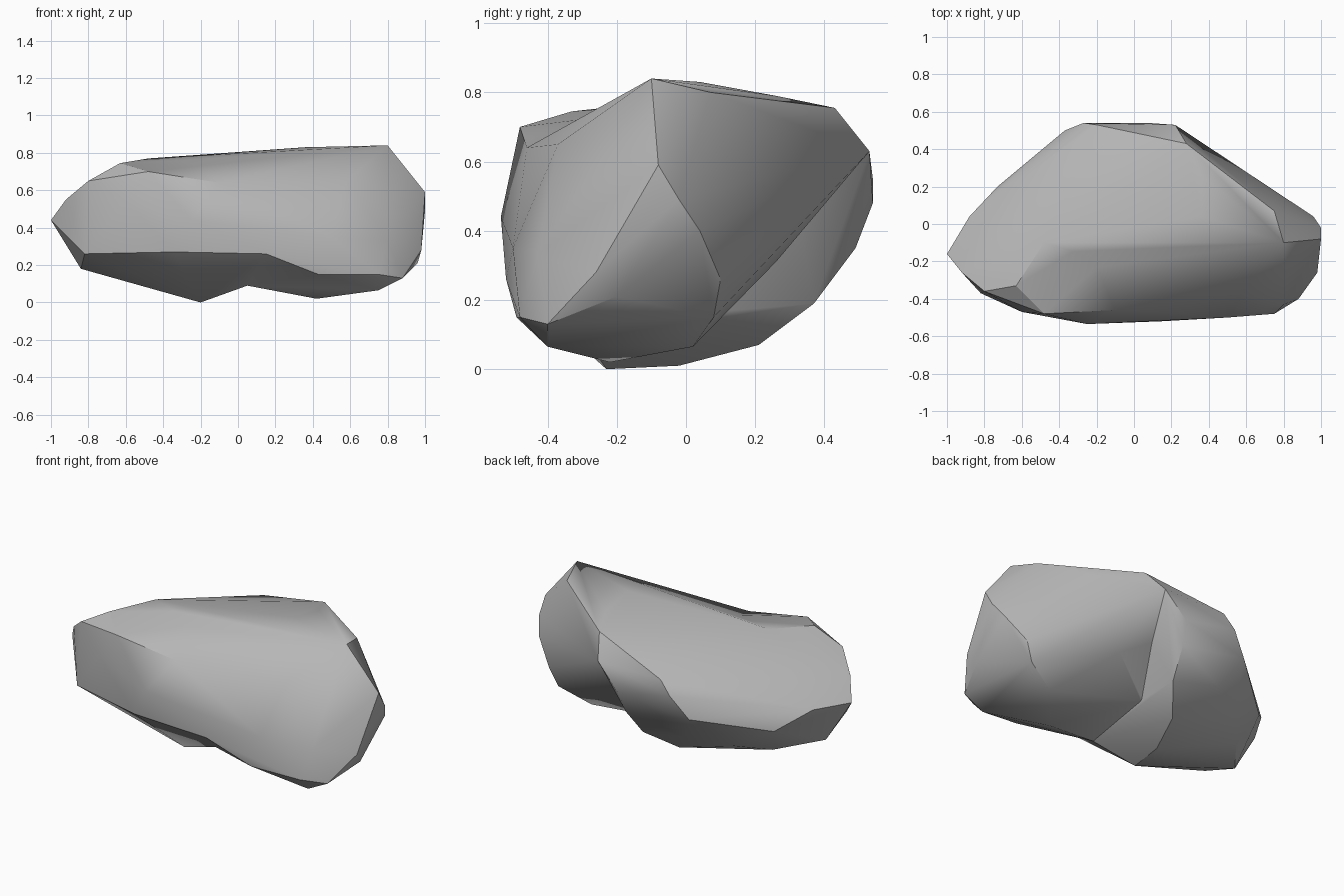
import bpy
import bmesh
import math

if "Cube" in bpy.data.objects:
    bpy.data.objects.remove(bpy.data.objects["Cube"], do_unlink=True)


def make_material(name, colour):
    """Plain flat material with matching viewport and render colour."""
    material = bpy.data.materials.new(name)
    material.use_nodes = True
    material.diffuse_color = (*colour, 1)
    shader = material.node_tree.nodes["Principled BSDF"]
    shader.inputs["Base Color"].default_value = (*colour, 1)
    shader.inputs["Roughness"].default_value = 0.9
    return material


def make_boulder(name, corners, material):
    """Convex chunk of stone wrapped around its corner points."""
    bm = bmesh.new()
    for corner in corners:
        bm.verts.new(corner)
    hull = bmesh.ops.convex_hull(bm, input=bm.verts)
    spare = {v for v in hull["geom_interior"] + hull["geom_unused"]
             if isinstance(v, bmesh.types.BMVert)}
    bmesh.ops.delete(bm, geom=list(spare), context="VERTS")
    bmesh.ops.recalc_face_normals(bm, faces=bm.faces)
    mesh = bpy.data.meshes.new(name)
    bm.to_mesh(mesh)
    bm.free()
    mesh.materials.append(material)
    boulder = bpy.data.objects.new(name, mesh)
    bpy.context.collection.objects.link(boulder)
    return boulder


stone_grey = make_material("stone grey", (0.47, 0.47, 0.47))

# Corners where the two chunks share the upper face, back ridge and front
shared_top = [(-.48, -.1, .77), (.36, .26, .79), (.28, .43, .755), (.22, .53, .63)]
shared_front = [(-.1, -.46, .64), (-.25, -.535, .44), (.15, -.52, .26),
                (.05, -.29, .09)]

# Main body: pointed end, front shoulder, ridged belly and rounded back
pointed_end = [(-1, -.16, .44), (-.92, -.26, .55), (-.88, .04, .44),
               (-.8, -.36, .65), (-.82, -.37, .26), (-.84, -.14, .18)]
shoulder = [(-.63, -.33, .745), (-.48, -.48, .7), (-.6, -.47, .54),
            (-.34, -.51, .27)]
belly_ridge = [(.08, .54, .48), (.06, .49, .35), (.03, .37, .19),
               (-.1, .21, .07), (-.18, -.02, .01), (-.2, -.23, 0)]
back = [(-.2, .53, .63), (-.27, .54, .55), (-.37, .5, .42), (-.27, .4, .25),
        (-.5, .25, .2), (-.65, .1, .16), (-.73, .2, .33)]

# Side lobe: high peak, outer end, rounded foot and front slope
peak = [(.8, -.1, .84), (.75, .07, .8), (.36, .04, .83)]
outer_end = [(1, -.08, .59), (1, -.02, .49), (.96, .04, .4), (.85, .1, .26),
             (.8, .08, .15), (.98, -.26, .28), (.96, -.2, .21)]
foot = [(.62, .02, .065), (.32, .26, .31), (.04, .12, .17), (.42, -.22, .02),
        (.75, -.4, .065), (.88, -.4, .13), (.75, -.48, .15), (.43, -.49, .15)]
front_slope = [(.58, -.37, .65), (.5, -.5, .35), (.8, -.43, .33)]

rock = make_boulder("rock", shared_top + shared_front + pointed_end
                    + shoulder + belly_ridge + back, stone_grey)
lobe = make_boulder("rock_lobe", shared_top + shared_front + peak
                    + outer_end + foot + front_slope, stone_grey)

# Fuse both chunks into one stone, leaving the hollow between them
fuse = rock.modifiers.new("fuse", "BOOLEAN")
fuse.operation = "UNION"
fuse.solver = "EXACT"
fuse.object = lobe
bpy.context.view_layer.objects.active = rock
rock.select_set(True)
bpy.ops.object.modifier_apply(modifier=fuse.name)
bpy.data.objects.remove(lobe, do_unlink=True)

# Weathered faces blend together, strong ridges stay crisp
bm = bmesh.new()
bm.from_mesh(rock.data)
bmesh.ops.remove_doubles(bm, verts=bm.verts, dist=0.005)
bm.to_mesh(rock.data)
bm.free()
bpy.ops.object.shade_smooth_by_angle(angle=math.radians(32))
